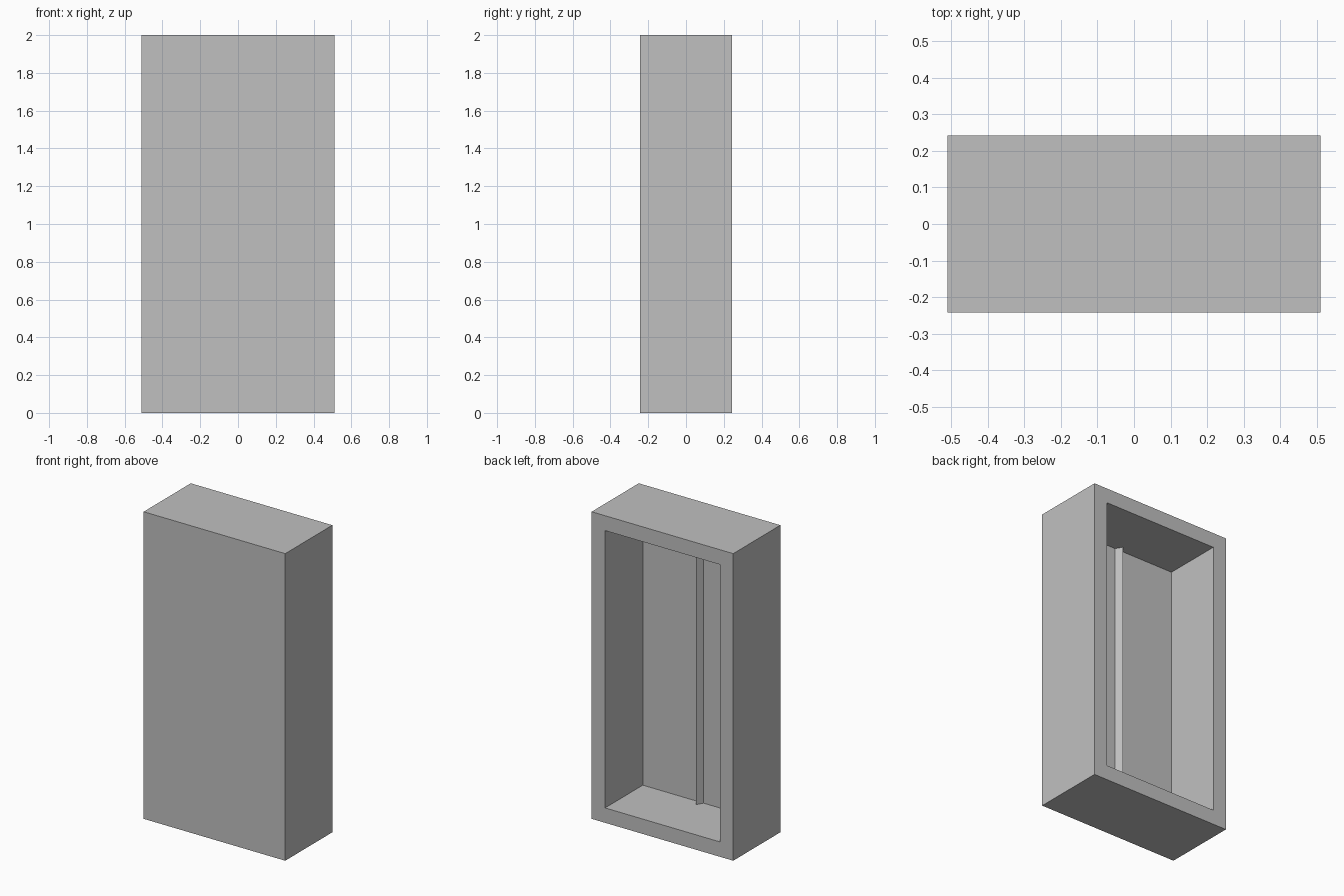
import bpy
import bmesh

WIDTH, DEPTH, HEIGHT = 1.02, 0.485, 2.0
WALL = 0.097

# Remove the default cube
cube = bpy.data.objects.get("Cube")
if cube:
    bpy.data.objects.remove(cube, do_unlink=True)

# Single grey colour
grey = bpy.data.materials.new("plain grey")
grey.use_nodes = True
colour = (0.527, 0.527, 0.527, 1.0)
grey.diffuse_color = colour
grey.node_tree.nodes["Principled BSDF"].inputs["Base Color"].default_value = colour


def make_object(name, bm):
    bmesh.ops.recalc_face_normals(bm, faces=bm.faces)
    mesh = bpy.data.meshes.new(name)
    bm.to_mesh(mesh)
    bm.free()
    mesh.materials.append(grey)
    obj = bpy.data.objects.new(name, mesh)
    bpy.context.collection.objects.link(obj)
    return obj


# Cabinet shell: a box whose back face is inset and pushed inwards
bm = bmesh.new()
bmesh.ops.create_cube(bm, size=1)
bmesh.ops.scale(bm, vec=(WIDTH, DEPTH, HEIGHT), verts=bm.verts)
bmesh.ops.translate(bm, vec=(0, 0, HEIGHT / 2), verts=bm.verts)
back = max(bm.faces, key=lambda f: f.calc_center_median().y)
bmesh.ops.inset_region(bm, faces=[back], thickness=WALL, use_even_offset=True)
cavity = bmesh.ops.extrude_discrete_faces(bm, faces=[back])["faces"][0]
bmesh.ops.translate(bm, vec=(0, WALL - DEPTH, 0), verts=cavity.verts)
make_object("cabinet_shell", bm)

# Triangular rib standing on the inner face of the front panel
panel_y = WALL - DEPTH / 2
bm = bmesh.new()
profile = [(-0.025, panel_y), (0.025, panel_y), (0, panel_y + 0.043)]
base = bm.faces.new([bm.verts.new((x, y, WALL)) for x, y in profile])
top = bmesh.ops.extrude_face_region(bm, geom=[base], use_keep_orig=True)["geom"]
bmesh.ops.translate(bm, vec=(0, 0, HEIGHT - 2 * WALL),
                    verts=[v for v in top if isinstance(v, bmesh.types.BMVert)])
make_object("inner_rib", bm)
